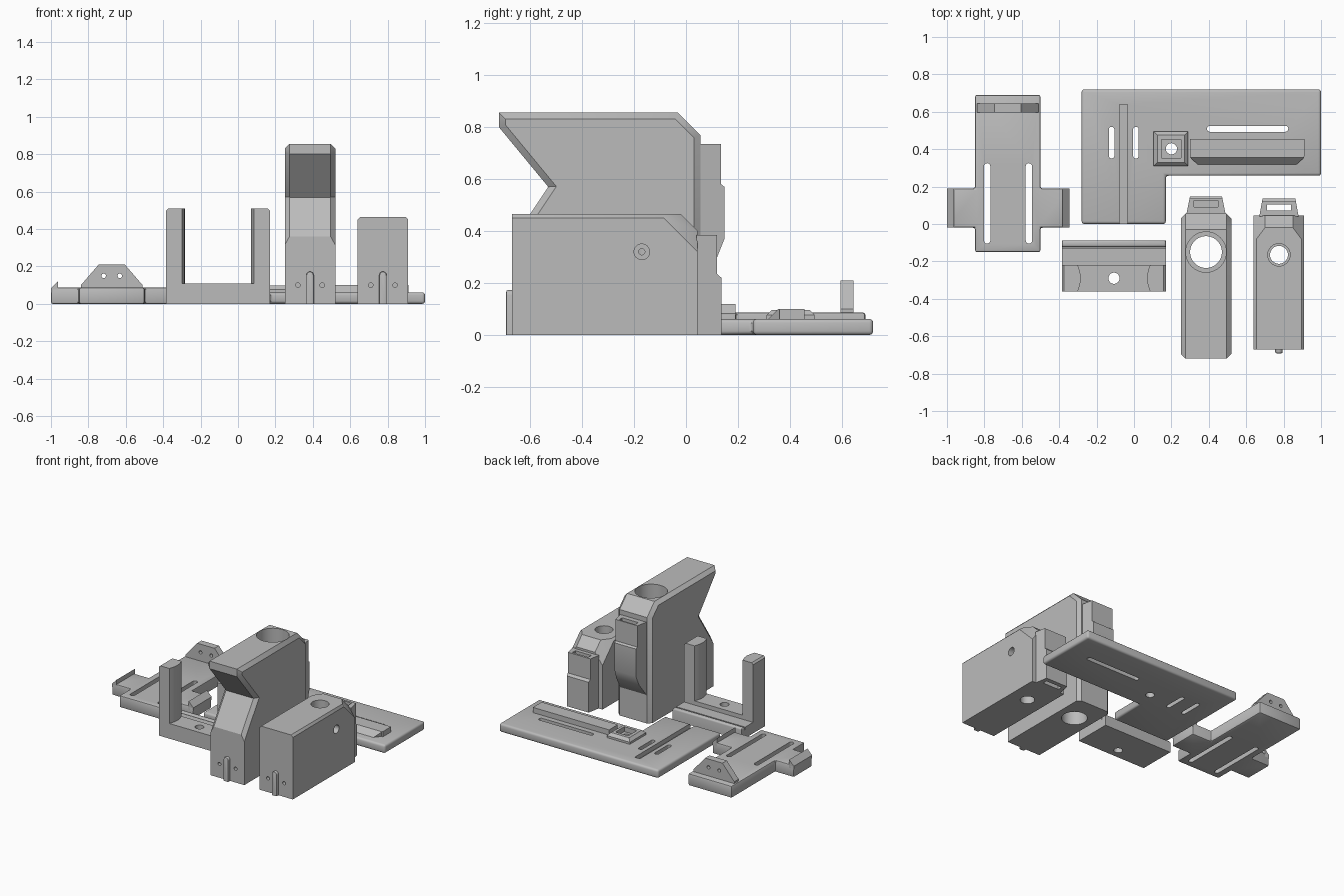
import bpy, bmesh, math
from mathutils import Vector

if "Cube" in bpy.data.objects:
    bpy.data.objects.remove(bpy.data.objects["Cube"])

grey = bpy.data.materials.new("plain_grey")
grey.diffuse_color = (0.5, 0.5, 0.5, 1)
grey.use_nodes = True
grey.node_tree.nodes["Principled BSDF"].inputs["Base Color"].default_value = grey.diffuse_color


def prism(name, pts, axis, a, b, bevel=0, pick=None, seg=1, taper=None, planes=()):
    """Extrude a closed outline along an axis; optionally taper, bevel and slice it."""
    def place(p, t):
        return {"x": (t, p[0], p[1]), "y": (p[0], t, p[1]), "z": (p[0], p[1], t)}[axis]
    bm = bmesh.new()
    lo = [bm.verts.new(place(p, a)) for p in pts]
    hi = [bm.verts.new(place(p, b)) for p in pts]
    bm.faces.new(lo)
    bm.faces.new(hi)
    for i in range(len(pts)):
        j = (i + 1) % len(pts)
        bm.faces.new((lo[i], lo[j], hi[j], hi[i]))
    bmesh.ops.recalc_face_normals(bm, faces=bm.faces)
    if taper:
        for v in bm.verts:
            taper(v.co)
    if bevel:
        edges = [e for e in bm.edges if pick is None or pick(e.verts[0].co, e.verts[1].co)]
        bmesh.ops.bevel(bm, geom=edges, offset=bevel, segments=seg, profile=0.5,
                        affect="EDGES", clamp_overlap=True)
    for co, no in planes:
        cut = bmesh.ops.bisect_plane(bm, geom=bm.verts[:] + bm.edges[:] + bm.faces[:],
                                     plane_co=co, plane_no=no, clear_outer=True)
        rim = [g for g in cut["geom_cut"] if isinstance(g, bmesh.types.BMEdge)]
        bmesh.ops.holes_fill(bm, edges=rim, sides=0)
    bmesh.ops.recalc_face_normals(bm, faces=bm.faces)
    me = bpy.data.meshes.new(name)
    bm.to_mesh(me)
    bm.free()
    me.materials.append(grey)
    ob = bpy.data.objects.new(name, me)
    bpy.context.collection.objects.link(ob)
    return ob


def box(name, x0, x1, y0, y1, z0, z1, **kw):
    return prism(name, rect(x0, x1, y0, y1), "z", z0, z1, **kw)


def rect(x0, x1, y0, y1):
    return [(x0, y0), (x1, y0), (x1, y1), (x0, y1)]


def circle(u, v, r, n=32):
    return [(u + r * math.cos(2 * math.pi * i / n), v + r * math.sin(2 * math.pi * i / n))
            for i in range(n)]


def slot(x0, x1, y0, y1, n=8):
    """Outline of a slot with round ends."""
    r = min(x1 - x0, y1 - y0) / 2
    pts = []
    for k, (cx, cy) in enumerate([(x1 - r, y1 - r), (x0 + r, y0 + r)]):
        start = (0 if y1 - y0 > x1 - x0 else -math.pi / 2) + k * math.pi
        pts += [(cx + r * math.cos(start + math.pi * i / n),
                 cy + r * math.sin(start + math.pi * i / n)) for i in range(n + 1)]
    return pts


def carve(ob, *cuts):
    """Subtract a list of (outline, axis, start, end) prisms."""
    for c in cuts:
        cutter = prism("cutter", *c)
        cutter.hide_render = True
        m = ob.modifiers.new("cut", "BOOLEAN")
        m.operation, m.object, m.solver = "DIFFERENCE", cutter, "EXACT"
        bpy.context.view_layer.objects.active = ob
        bpy.ops.object.modifier_apply(modifier=m.name)
        bpy.data.objects.remove(cutter)


def narrow(cx, y0, rate):
    """Taper that narrows x towards the back."""
    def f(co):
        if co.y > y0:
            co.x = cx + (co.x - cx) * (1 - rate * (co.y - y0))
    return f


# Tall block with notched front
def tall_side(p, q):
    front = p.y < -0.66 and q.y < -0.66 and max(p.z, q.z) < 0.4
    return abs(p.x - q.x) < 1e-4 and max(p.z, q.z) > 0.01 and not front


tall = prism("tall_block", [(-0.67, 0), (0.055, 0), (0.055, 0.77), (-0.03, 0.855), (-0.72, 0.855),
                            (-0.72, 0.8), (-0.53, 0.57), (-0.67, 0.36)],
             "x", 0.25, 0.52, bevel=0.025, pick=tall_side)
carve(tall, (circle(0.385, -0.15, 0.085, 48), "z", -0.1, 1),
      (circle(0.385, -0.15, 0.108, 48), "z", 0.1, 1))
tall_clip = prism("tall_clip", [(0.05, 0.735), (0.135, 0.735), (0.135, 0.58), (0.148, 0.57),
                                (0.148, 0.37), (0.12, 0.30), (0.05, 0.2)],
                  "x", 0.28, 0.49, taper=narrow(0.385, 0.055, 2))
carve(tall_clip, (rect(0.32, 0.45, 0.09, 0.125), "z", 0.36, 1))

# Low block with cut back corners
corners = [(Vector((0.775 + s * 0.135, -0.08, 0.445)), Vector((s * 0.08, 0.06, 0.06)))
           for s in (-1, 1)]
low = prism("low_block", [(-0.67, 0), (0.045, 0), (0.045, 0.4), (-0.02, 0.465), (-0.67, 0.465)],
            "x", 0.64, 0.91, bevel=0.015, planes=corners,
            pick=lambda p, q: abs(p.x - q.x) < 1e-4 and min(p.z, q.z) > 0.39)
carve(low, (circle(0.775, -0.165, 0.048), "z", -0.1, 1),
      (circle(0.775, -0.165, 0.06), "z", 0.1, 1),
      (circle(-0.17, 0.32, 0.03, 24), "x", 0.87, 1),
      (circle(-0.17, 0.32, 0.012, 16), "x", 0.775, 1))
low_clip = prism("low_clip", [(0.04, 0.0), (0.136, 0.0), (0.136, 0.22), (0.12, 0.235),
                              (0.12, 0.385), (0.04, 0.385)],
                 "x", 0.67, 0.88, taper=narrow(0.775, 0.045, 1.8))
carve(low_clip, (rect(0.71, 0.84, 0.072, 0.105), "z", -0.1, 1))

# Guide keys and pin holes on both block fronts
for name, ob, cx in (("tall", tall, 0.385), ("low", low, 0.775)):
    carve(ob, *[(circle(cx + s * 0.065, 0.1, 0.012, 16), "y", -0.8, -0.6) for s in (-1, 1)])
    key = [(cx - 0.02, 0), (cx + 0.02, 0)] + [
        (cx + 0.02 * math.cos(a * math.pi / 8), 0.153 + 0.02 * math.sin(a * math.pi / 8))
        for a in range(9)]
    prism(name + "_guide_key", key, "y", -0.692, -0.66, bevel=0.008, seg=2,
          pick=lambda p, q: max(p.y, q.y) < -0.69 and max(p.z, q.z) > 0.01)

# U bracket: base, rear shelf with lip, two bowed posts
base = box("bracket_base", -0.385, 0.17, -0.36, -0.22, 0, 0.11)
carve(base, (circle(-0.107, -0.29, 0.03, 24), "z", -0.1, 0.3))
box("bracket_shelf", -0.385, 0.17, -0.22, -0.13, 0, 0.08)
box("bracket_groove_floor", -0.385, 0.17, -0.14, -0.11, 0, 0.06)
box("bracket_lip", -0.385, 0.17, -0.122, -0.088, 0, 0.085, bevel=0.012, seg=3,
    pick=lambda p, q: min(p.z, q.z) > 0.05)
for s in (-1, 1):
    bow = [(0.193 - 0.016 * math.sin(math.pi * i / 8), -0.36 + 0.14 * i / 8) for i in range(9)]
    outline = [(0.2775, -0.36)] + bow + [(0.2775, -0.22)]
    prism("bracket_post", [(-0.1075 + s * x, y) for x, y in outline], "z", 0, 0.51, bevel=0.012,
          pick=lambda p, q: min(p.z, q.z) > 0.5 and abs(p.x - q.x) < 1e-4
          and abs(p.x + 0.1075) > 0.27)

# Cross-shaped plate with slots, end lips and drilled tab
cross = prism("cross_plate", [(-0.85, -0.15), (-0.5, -0.15), (-0.5, -0.02), (-0.345, -0.02),
                              (-0.345, 0.19), (-0.5, 0.19), (-0.5, 0.69), (-0.85, 0.69),
                              (-0.85, 0.19), (-1, 0.19), (-1, -0.02), (-0.85, -0.02)],
              "z", 0, 0.087, bevel=0.01, seg=2)
carve(cross, *[(slot(x - 0.017, x + 0.017, -0.105, 0.325), "z", -0.1, 0.2)
               for x in (-0.785, -0.562)])
for s in (-1, 1):
    lip = [(0.3275, 0.06), (0.3275, 0.082), (0.29, 0.12), (0.29, 0.06)]
    prism("cross_end_lip", [(-0.6725 + s * x, z) for x, z in lip], "y", -0.02, 0.19)
tab = prism("drilled_tab", [(-0.84, 0.08), (-0.51, 0.08), (-0.51, 0.1), (-0.605, 0.21),
                            (-0.745, 0.21), (-0.84, 0.1)], "y", 0.595, 0.645)
carve(tab, *[(circle(x, 0.15, 0.012, 16), "y", 0.5, 0.8) for x in (-0.718, -0.632)])

# L-shaped plate with groove and slots
plate = prism("corner_plate", [(-0.28, 0), (0.17, 0), (0.17, 0.258), (1, 0.258), (1, 0.72),
                               (-0.28, 0.72)], "z", 0, 0.062, bevel=0.015, seg=3)
carve(plate, (rect(-0.077, -0.035, -0.1, 0.64), "z", 0.03, 0.2),
      (slot(-0.135, -0.105, 0.35, 0.52), "z", -0.1, 0.2),
      (slot(-0.005, 0.025, 0.35, 0.52), "z", -0.1, 0.2),
      (slot(0.39, 0.825, 0.493, 0.525), "z", -0.1, 0.2),
      (circle(0.2, 0.402, 0.03, 24), "z", -0.1, 0.2))

# Square socket and wedge rail on the plate
socket = box("square_socket", 0.105, 0.29, 0.31, 0.495, 0.05, 0.097, bevel=0.02,
             pick=lambda p, q: min(p.z, q.z) > 0.09)
carve(socket, (rect(0.148, 0.25, 0.352, 0.452), "z", 0.0, 0.2))
box("rail", 0.3, 0.912, 0.36, 0.455, 0.05, 0.1)
prism("rail_wedge", [(0.31, 0.055), (0.37, 0.055), (0.37, 0.1), (0.355, 0.1)], "x", 0.34, 0.87,
      taper=lambda co: setattr(co, "x", 0.605 + (co.x - 0.605) * (1.15 if co.y > 0.35 else 0.96)))

bpy.ops.object.select_all(action="SELECT")
bpy.ops.object.shade_smooth_by_angle(angle=math.radians(32))
